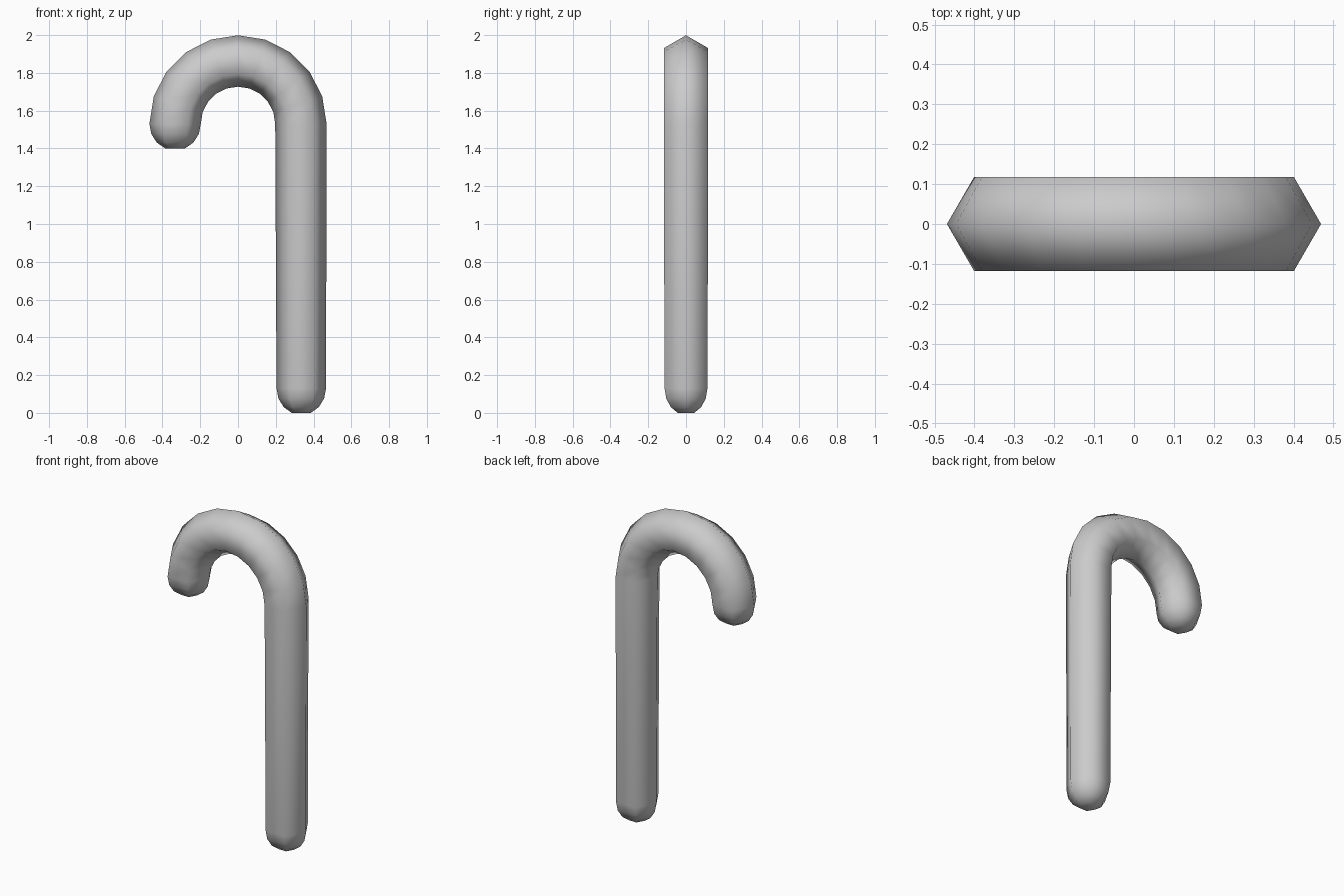
import bpy, bmesh, math

if "Cube" in bpy.data.objects:
    bpy.data.objects.remove(bpy.data.objects["Cube"])

SIDES = 6
BEND = 0.333      # radius of the hook's centre line
BEND_Z = 1.53     # height of the hook's centre
R_TOP, R_LOW = 0.136, 0.131
CAP = 0.13        # depth of the rounded ends
CAP_ANGLES = [math.radians(a) for a in (22.5, 45, 67.5)]
CAP_SCALE = CAP / math.sin(CAP_ANGLES[-1])

# stations along the cane: centre x, centre z, radius, direction angle of section
stations = []
# rounded foot
for a in reversed(CAP_ANGLES):
    stations.append((BEND + 0.002, CAP - CAP_SCALE * math.sin(a), R_LOW * math.cos(a), 0))
# straight shaft
stations.append((BEND + 0.002, CAP, R_LOW, 0))
# hook, half circle
for i in range(11):
    t = math.pi * i / 10
    stations.append((BEND * math.cos(t), BEND_Z + BEND * math.sin(t), R_TOP, t))
# rounded hook end
for a in CAP_ANGLES:
    stations.append((-BEND, BEND_Z - CAP_SCALE * math.sin(a), R_TOP * math.cos(a), math.pi))

bm = bmesh.new()
rings = []
for x, z, r, t in stations:
    ring = []
    for k in range(SIDES):
        p = 2 * math.pi * k / SIDES
        u = r * math.cos(p)
        ring.append(bm.verts.new((x + u * math.cos(t), r * math.sin(p), z + u * math.sin(t))))
    rings.append(ring)
for a, b in zip(rings, rings[1:]):
    for k in range(SIDES):
        n = (k + 1) % SIDES
        bm.faces.new((a[k], a[n], b[n], b[k]))
bm.faces.new(rings[0][::-1])
bm.faces.new(rings[-1])
bmesh.ops.recalc_face_normals(bm, faces=bm.faces)
for f in bm.faces:
    f.smooth = True

mesh = bpy.data.meshes.new("cane")
bm.to_mesh(mesh)
bm.free()
bpy.context.collection.objects.link(bpy.data.objects.new("cane", mesh))
